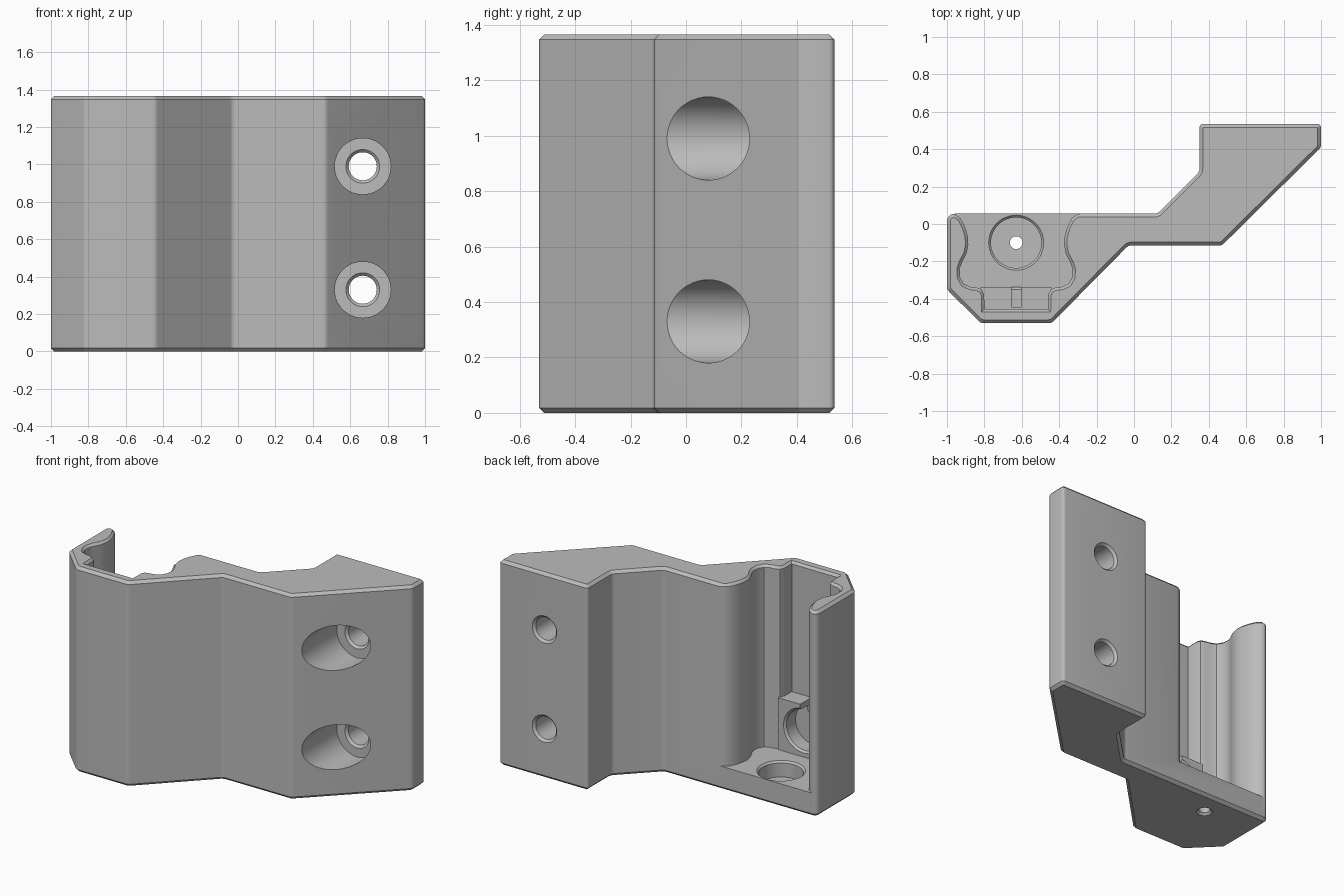
import bpy, bmesh, math
from mathutils import Vector, Matrix

cube = bpy.data.objects.get("Cube")
if cube:
    bpy.data.objects.remove(cube, do_unlink=True)

grey = bpy.data.materials.new("plastic_grey")
grey.use_nodes = True
color = (0.5, 0.5, 0.5, 1)
grey.diffuse_color = color
grey.node_tree.nodes["Principled BSDF"].inputs["Base Color"].default_value = color

H = 1.365      # overall height
FLOOR = 0.155  # pocket floor height
CX = -0.63     # pocket centre line


def make_object(name, bm):
    bmesh.ops.recalc_face_normals(bm, faces=bm.faces)
    mesh = bpy.data.meshes.new(name)
    bm.to_mesh(mesh)
    bm.free()
    mesh.materials.append(grey)
    ob = bpy.data.objects.new(name, mesh)
    bpy.context.collection.objects.link(ob)
    return ob


def rounded(corners, steps=5):
    """Round each (x, y, radius) corner of a closed outline."""
    out = []
    for i, (x, y, r) in enumerate(corners):
        p = Vector((x, y))
        a = (Vector(corners[i - 1][:2]) - p).normalized()
        b = (Vector(corners[(i + 1) % len(corners)][:2]) - p).normalized()
        d = r / math.tan(a.angle(b) / 2)
        for s in range(steps + 1):
            t = s / steps
            out.append((p + a * d) * (1 - t) ** 2 + p * 2 * t * (1 - t) + (p + b * d) * t * t)
    return out


def offset(points, dist):
    """Grow a counter-clockwise outline outward by dist."""
    out = []
    for i, p in enumerate(points):
        e1 = (p - points[i - 1]).normalized()
        e2 = (points[(i + 1) % len(points)] - p).normalized()
        n1, n2 = Vector((e1.y, -e1.x)), Vector((e2.y, -e2.x))
        out.append(p + (n1 + n2) * dist / (1 + n1.dot(n2)))
    return out


def prism(name, outline, levels):
    """Stack offset copies of an outline at (z, offset) levels."""
    bm = bmesh.new()
    rings = [[bm.verts.new((p.x, p.y, z)) for p in offset(outline, d)] for z, d in levels]
    n = len(outline)
    for lo, hi in zip(rings, rings[1:]):
        for i in range(n):
            j = (i + 1) % n
            bm.faces.new((lo[i], lo[j], hi[j], hi[i]))
    bm.faces.new(rings[0])
    bm.faces.new(rings[-1])
    return make_object(name, bm)


def turned(name, profile, location, along_y=False, sides=48):
    """Solid of revolution from (radius, distance) pairs."""
    circle = [2 * math.pi * i / sides for i in range(sides)]
    bm = bmesh.new()
    rings = [[bm.verts.new((r * math.cos(a), r * math.sin(a), h)) for a in circle]
             for r, h in profile]
    for lo, hi in zip(rings, rings[1:]):
        for i in range(sides):
            j = (i + 1) % sides
            bm.faces.new((lo[i], lo[j], hi[j], hi[i]))
    bm.faces.new(rings[0])
    bm.faces.new(rings[-1])
    if along_y:
        bm.transform(Matrix.Rotation(-math.pi / 2, 4, "X"))
    bm.transform(Matrix.Translation(location))
    return make_object(name, bm)


def box(name, lo, hi):
    bm = bmesh.new()
    bmesh.ops.create_cube(bm, size=1)
    lo, hi = Vector(lo), Vector(hi)
    for v in bm.verts:
        v.co = Vector([(lo[k] + hi[k]) / 2 + v.co[k] * (hi[k] - lo[k]) for k in range(3)])
    return make_object(name, bm)


def combine(target, tool, operation):
    tool.hide_render = True
    bpy.context.view_layer.objects.active = target
    mod = target.modifiers.new(operation.lower(), "BOOLEAN")
    mod.operation = operation
    mod.solver = "EXACT"
    mod.object = tool
    bpy.ops.object.modifier_apply(modifier=mod.name)
    bpy.data.objects.remove(tool, do_unlink=True)


# Bracket body: stepped outline with chamfered top and bottom rims
R = 0.04
outline = rounded([
    (-1, 0.055, 0.045), (-1, -0.35, R), (-0.82, -0.53, R), (-0.44, -0.53, R),
    (-0.03, -0.115, R), (0.47, -0.115, R), (1, 0.41, R), (1, 0.535, 0.022),
    (0.35, 0.535, 0.022), (0.35, 0.28, R), (0.125, 0.055, R)])
bracket = prism("bracket_body", outline,
                [(0, -0.018), (0.018, 0), (H - 0.018, 0), (H, -0.018)])

# Curved pocket, open at the back and top, with a flared rim
half = [(0.36, 0.2), (0.36, 0.06), (0.325, 0.05), (0.297, 0.03), (0.272, -0.02),
        (0.258, -0.07), (0.256, -0.11), (0.266, -0.16), (0.29, -0.205), (0.302, -0.24),
        (0.3, -0.285), (0.28, -0.32), (0.245, -0.336), (0.21, -0.34), (0.183, -0.352),
        (0.171, -0.38), (0.17, -0.455)]
pocket = [Vector((CX - x, y)) for x, y in half] + [Vector((CX + x, y)) for x, y in reversed(half)]
combine(bracket, prism("pocket_cutter", pocket,
                       [(FLOOR, 0), (H - 0.015, 0), (H + 0.01, 0.025)]), "DIFFERENCE")

# Raised block in the front slot, with a round seat and a top notch
combine(bracket, box("slot_block", (CX - 0.19, -0.5, 0.1), (CX + 0.19, -0.337, 0.5)), "UNION")
combine(bracket, turned("seat_cutter", [(0.135, -0.445), (0.135, -0.35), (0.16, -0.325)],
                        (CX, 0, 0.33), True), "DIFFERENCE")
combine(bracket, box("notch_cutter", (CX - 0.025, -0.445, 0.4), (CX + 0.025, -0.3, 0.6)),
        "DIFFERENCE")

# Round seat in the pocket floor with a small hole through the bottom
combine(bracket, turned("floor_seat_cutter",
                        [(0.058, -0.01), (0.034, 0.014), (0.034, 0.05), (0.135, 0.0501),
                         (0.135, FLOOR - 0.012), (0.157, FLOOR + 0.01)],
                        (CX, -0.1, 0)), "DIFFERENCE")

# Two stepped screw holes through the offset flange
for z in (0.33, 0.99):
    combine(bracket, turned("screw_hole_cutter",
                            [(0.15, -0.4), (0.15, 0.3), (0.09, 0.3001), (0.075, 0.315),
                             (0.075, 0.52), (0.1, 0.545)],
                            (0.667, 0, z), True), "DIFFERENCE")

bpy.ops.object.select_all(action="DESELECT")
bracket.select_set(True)
bpy.context.view_layer.objects.active = bracket
bpy.ops.object.shade_smooth_by_angle(angle=math.radians(28))
